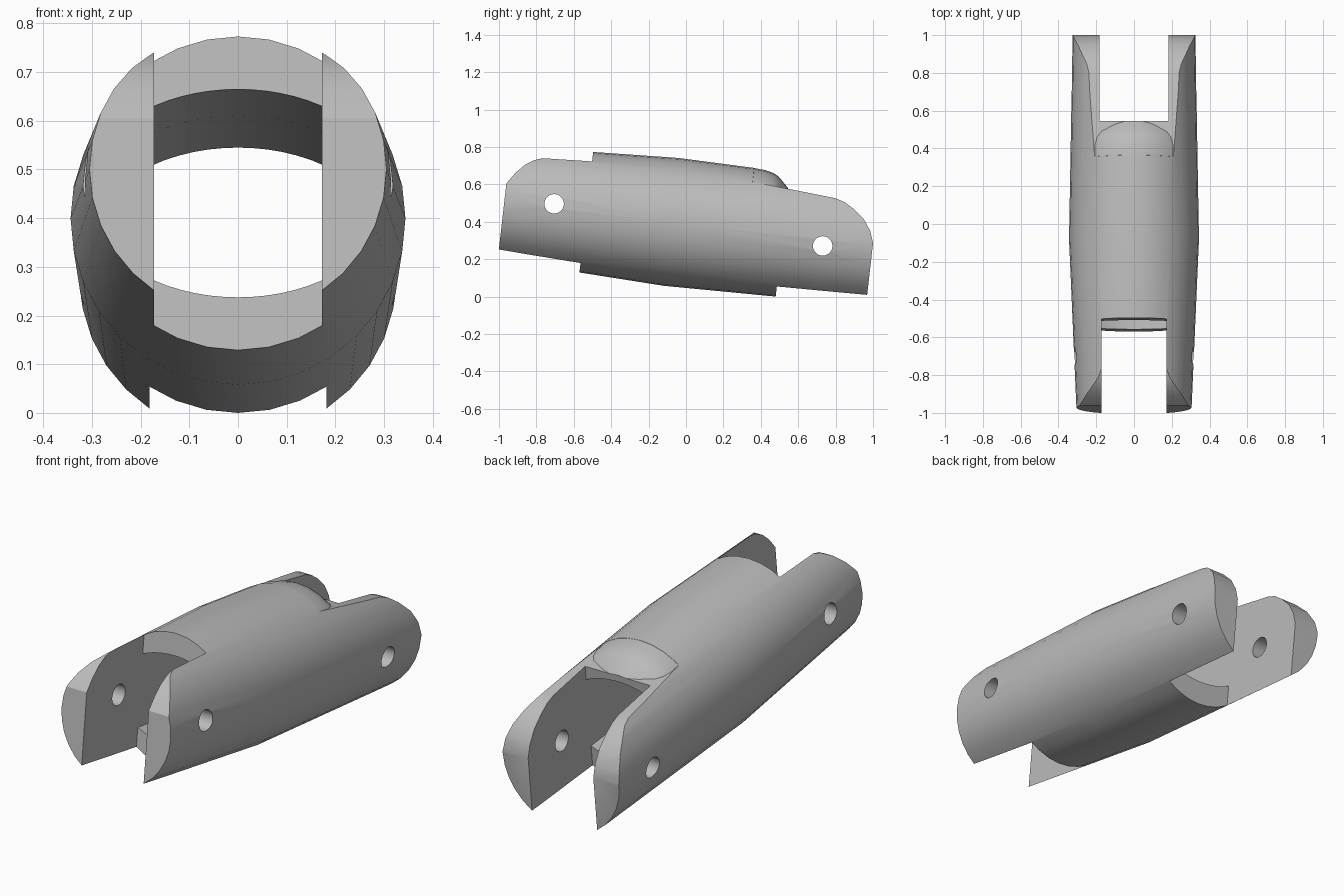
import bpy, bmesh, math
from mathutils import Matrix

cube = bpy.data.objects.get("Cube")
if cube:
    bpy.data.objects.remove(cube, do_unlink=True)

SEGMENTS = 32
FRONT, BACK = -0.898, 1.086            # ends along the link axis
SLOT_FRONT, SLOT_BACK = -0.456, 0.601  # slot floors
HALF_FRONT, HALF_BACK = 0.173, 0.182   # slot half widths


def make_object(name, bm):
    bmesh.ops.recalc_face_normals(bm, faces=bm.faces)
    mesh = bpy.data.meshes.new(name)
    bm.to_mesh(mesh)
    bm.free()
    obj = bpy.data.objects.new(name, mesh)
    bpy.context.collection.objects.link(obj)
    return obj


def loft(name, rings):
    """Solid through matching rings of points, capped at both ends."""
    bm = bmesh.new()
    loops = [[bm.verts.new(p) for p in ring] for ring in rings]
    n = len(loops[0])
    for a, b in zip(loops, loops[1:]):
        for i in range(n):
            j = (i + 1) % n
            bm.faces.new((a[i], a[j], b[j], b[i]))
    bm.faces.new(loops[0])
    bm.faces.new(loops[-1])
    return make_object(name, bm)


def revolve(name, profile):
    """Round solid about the y axis from (position, radius) pairs."""
    angles = [2 * math.pi * i / SEGMENTS for i in range(SEGMENTS)]
    return loft(name, [[(r * math.sin(a), s, r * math.cos(a)) for a in angles]
                       for s, r in profile])


def side_prism(name, profile):
    """Side outline of (y, z) points extruded across the whole width."""
    return loft(name, [[(x, y, z) for y, z in profile] for x in (-0.6, 0.6)])


def box(name, half, y0, y1):
    corners = [(-half, -0.6), (half, -0.6), (half, 0.6), (-half, 0.6)]
    return loft(name, [[(x, y, z) for x, z in corners] for y in (y0, y1)])


def bore(name, half, y0, y1):
    """Flat-sided passage with shallow arched roof and floor."""
    xs = [half * (i / 6 - 1) for i in range(13)]
    arch = [(x, 0.215 * math.sqrt(1 - (x / 0.316) ** 2)) for x in xs]
    section = arch + [(x, -z) for x, z in reversed(arch)]
    return loft(name, [[(x, y, z) for x, z in section] for y in (y0, y1)])


def pin_hole(name, y, z):
    ring = [2 * math.pi * i / SEGMENTS for i in range(SEGMENTS)]
    return side_prism(name, [(y + 0.052 * math.cos(a), z + 0.052 * math.sin(a))
                             for a in ring])


def subtract(target, cutter):
    mod = target.modifiers.new("cut", 'BOOLEAN')
    mod.operation = 'DIFFERENCE'
    mod.solver = 'EXACT'
    mod.object = cutter
    cutter.hide_render = True
    bpy.context.view_layer.update()
    graph = bpy.context.evaluated_depsgraph_get()
    result = bpy.data.meshes.new_from_object(target.evaluated_get(graph))
    target.modifiers.clear()
    target.data = result
    bpy.data.objects.remove(cutter, do_unlink=True)


# Tapered round body
body = revolve("link_body", [(FRONT, 0.305), (0, 0.344), (BACK, 0.325)])

# Rear cheek tops, cut away around a domed shoulder
rear_top = side_prism("rear_top_cutter", [
    (0.39, 0.264), (0.86, 0.225), (0.91, 0.21), (0.96, 0.181), (1.022, 0.132),
    (1.064, 0.072), (1.086, 0.009), (1.2, -0.1), (1.2, 0.6), (0.39, 0.6)])
shoulder = revolve("shoulder", [
    (0.2, 0.37), (0.38, 0.37), (0.41, 0.336), (0.47, 0.332), (0.517, 0.321),
    (0.545, 0.305), (0.602, 0.25), (0.62, 0.23)])
subtract(rear_top, shoulder)
subtract(body, rear_top)

# Rounded upper corners of the front cheeks
subtract(body, side_prism("front_top_cutter", [
    (-0.71, 0.4), (-0.719, 0.261), (-0.765, 0.245), (-0.81, 0.215),
    (-0.855, 0.168), (-0.898, 0.105), (-1.1, -0.1), (-1.1, 0.4)]))

# Fork slots, passage between them, and pin holes
subtract(body, box("front_slot", HALF_FRONT, -1.2, SLOT_FRONT))
subtract(body, box("rear_slot", HALF_BACK, SLOT_BACK, 1.3))
subtract(body, bore("front_bore", HALF_FRONT, SLOT_FRONT - 0.1, 0.02))
subtract(body, bore("rear_bore", HALF_BACK, 0, SLOT_BACK + 0.1))
subtract(body, pin_hole("front_pin_hole", -0.632, 0.025))
subtract(body, pin_hole("rear_pin_hole", 0.82, -0.036))

# Tilt the link nose-up and set it on the ground
body.data.transform(Matrix.Translation((0, -0.08, 0.404))
                    @ Matrix.Rotation(math.radians(-6.5), 4, 'X'))
low = min(v.co.z for v in body.data.vertices)
body.data.transform(Matrix.Translation((0, 0, -low)))

# Plain grey metal
grey = bpy.data.materials.new("grey_metal")
grey.use_nodes = True
colour = (0.5, 0.5, 0.5, 1)
grey.diffuse_color = colour
grey.node_tree.nodes["Principled BSDF"].inputs["Base Color"].default_value = colour
body.data.materials.clear()
body.data.materials.append(grey)

bpy.ops.object.select_all(action='DESELECT')
body.select_set(True)
bpy.context.view_layer.objects.active = body
bpy.ops.object.shade_smooth_by_angle(angle=math.radians(25))
